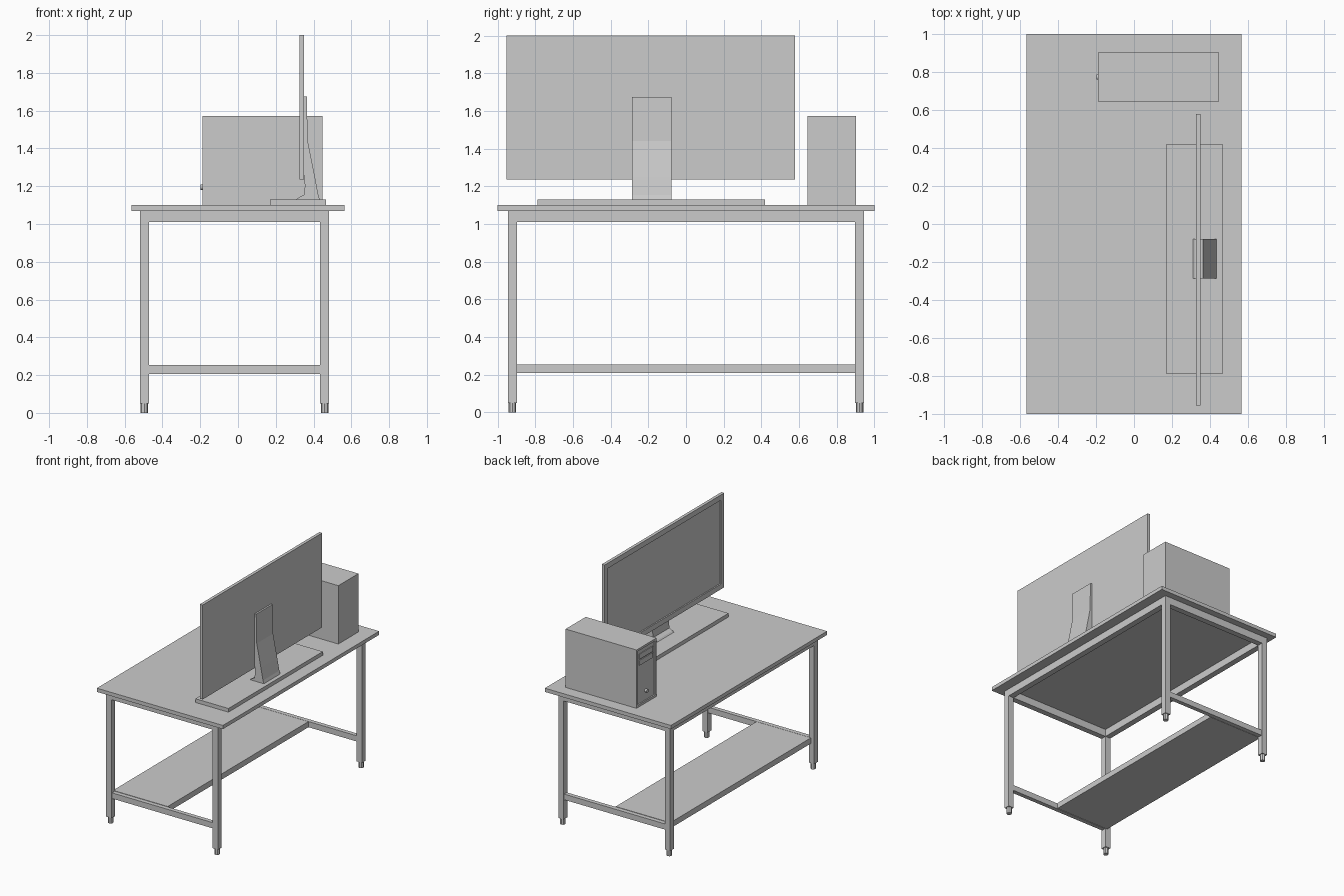
import bpy, bmesh

if "Cube" in bpy.data.objects:
    bpy.data.objects.remove(bpy.data.objects["Cube"])


def finish(name, bm):
    bmesh.ops.recalc_face_normals(bm, faces=bm.faces)
    mesh = bpy.data.meshes.new(name)
    bm.to_mesh(mesh)
    bm.free()
    obj = bpy.data.objects.new(name, mesh)
    bpy.context.collection.objects.link(obj)
    return obj


def box(name, x, y, z, inset=0, depth=0):
    """Box from (min, max) ranges; optionally recess a panel into its -x face."""
    bm = bmesh.new()
    bmesh.ops.create_cube(bm, size=1)
    for v in bm.verts:
        v.co = [r[0] if c < 0 else r[1] for r, c in zip((x, y, z), v.co)]
    if inset:
        bm.normal_update()
        face = [f for f in bm.faces if f.normal.x < -0.9]
        bmesh.ops.inset_region(bm, faces=face, thickness=inset)
        bmesh.ops.inset_region(bm, faces=face, thickness=0.003, depth=-depth)
    return finish(name, bm)


def prism(name, profile, y0, y1):
    """Extrude an (x, z) profile along y."""
    bm = bmesh.new()
    face = bm.faces.new([bm.verts.new((x, y0, z)) for x, z in profile])
    new = bmesh.ops.extrude_face_region(bm, geom=[face])["geom"]
    bmesh.ops.translate(bm, vec=(0, y1 - y0, 0),
                        verts=[v for v in new if isinstance(v, bmesh.types.BMVert)])
    return finish(name, bm)


def cylinder(name, radius, length, center, sides, along_x=False):
    rot = (0, 1.570796, 0) if along_x else (0, 0, 0)
    bpy.ops.mesh.primitive_cylinder_add(vertices=sides, radius=radius, depth=length,
                                        location=center, rotation=rot)
    bpy.context.object.name = name


# Table top
box("table_top", (-0.565, 0.565), (-1, 1), (1.07, 1.10))

# Legs with levelling feet
X = {"left": (-0.52, -0.472), "right": (0.435, 0.483)}
Y = {"front": (-0.945, -0.898), "back": (0.898, 0.945)}
for xn, xr in X.items():
    for yn, yr in Y.items():
        box(f"leg_{yn}_{xn}", xr, yr, (0.05, 1.07))
        cylinder(f"foot_{yn}_{xn}", 0.02, 0.05,
                 (sum(xr) / 2, sum(yr) / 2, 0.025), 8)
    # Long upper rails
    box(f"upper_rail_{xn}", xr, (-0.898, 0.898), (1.01, 1.07))

# Short upper rails and lower cross rails
for yn, yr in Y.items():
    box(f"upper_rail_{yn}", (-0.472, 0.435), yr, (1.01, 1.07))
    box(f"lower_rail_{yn}", (-0.472, 0.435), (yr[0] + 0.006, yr[1] - 0.006), (0.207, 0.253))

# Half-depth lower shelf
box("lower_shelf", (-0.49, 0.0), (-0.9, 0.9), (0.208, 0.254))

# Monitor: screen with recessed display, stand neck, base plate
box("monitor_screen", (0.325, 0.35), (-0.953, 0.578), (1.235, 2.0), 0.06, 0.008)
neck = [(0.35, 1.675), (0.364, 1.675), (0.369, 1.44), (0.385, 1.36), (0.407, 1.25),
        (0.425, 1.155), (0.433, 1.13), (0.31, 1.13), (0.32, 1.14), (0.349, 1.155),
        (0.354, 1.2), (0.35, 1.27)]
prism("monitor_neck", neck, -0.287, -0.078)
box("monitor_base", (0.17, 0.466), (-0.788, 0.42), (1.10, 1.13))

# Computer tower with recessed front, drive bays and power button
box("computer_case", (-0.188, 0.448), (0.645, 0.902), (1.10, 1.573), 0.025, 0.008)
for i, z in enumerate((1.43, 1.48)):
    box(f"drive_bay_{i + 1}", (-0.186, -0.175), (0.685, 0.862), (z, z + 0.042))
cylinder("power_button", 0.014, 0.022, (-0.187, 0.773, 1.195), 16, along_x=True)
